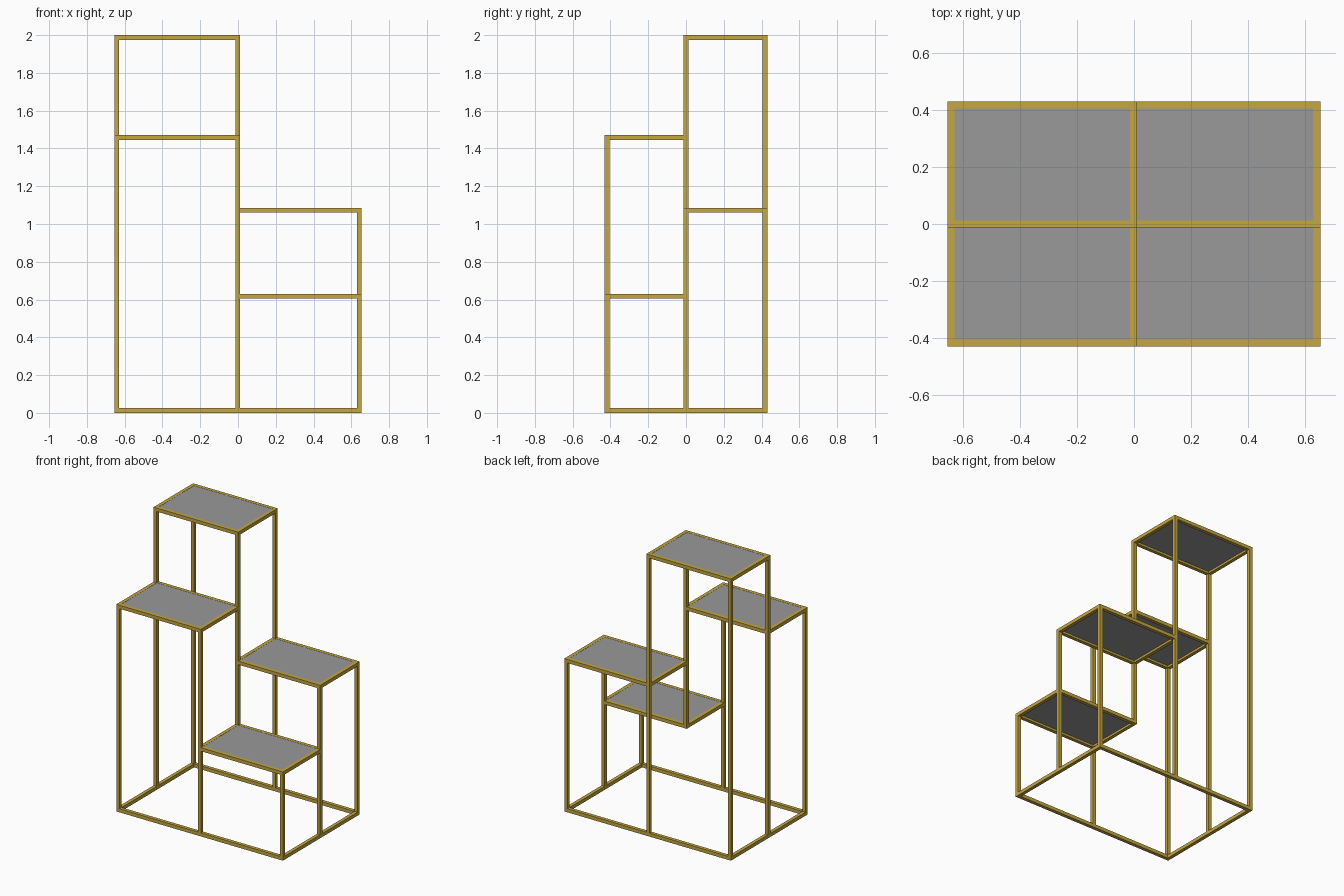
import bpy
import bmesh
from mathutils import Matrix, Vector

if "Cube" in bpy.data.objects:
    bpy.data.objects.remove(bpy.data.objects["Cube"], do_unlink=True)


def make_material(name, colour):
    mat = bpy.data.materials.new(name)
    mat.use_nodes = True
    mat.diffuse_color = colour
    mat.node_tree.nodes["Principled BSDF"].inputs["Base Color"].default_value = colour
    return mat


gold = make_material("brushed gold", (0.56, 0.39, 0.05, 1))
grey = make_material("grey panel", (0.32, 0.32, 0.32, 1))


def box(name, low, high, mat):
    """Axis-aligned box between two corners."""
    low, high = Vector(low), Vector(high)
    bm = bmesh.new()
    bmesh.ops.create_cube(bm, size=1, matrix=Matrix.Translation((low + high) / 2)
                          @ Matrix.Diagonal((*(high - low), 1)))
    mesh = bpy.data.meshes.new(name)
    bm.to_mesh(mesh)
    bm.free()
    mesh.materials.append(mat)
    obj = bpy.data.objects.new(name, mesh)
    bpy.context.collection.objects.link(obj)


BAR = 0.025
H = BAR / 2
LEFT, MID_X, RIGHT = -0.642, -0.002, 0.642
FRONT, MID_Y, BACK = -0.418, 0.0, 0.418


def post(name, x, y, bottom, top):
    box(name, (x - H, y - H, bottom), (x + H, y + H, top), gold)


def rail_frame(name, x0, x1, y0, y1, top):
    """Four rails whose centre lines run round a rectangle."""
    for side, y in (("front", y0), ("back", y1)):
        box(f"{name}_{side}_rail", (x0 - H, y - H, top - BAR), (x1 + H, y + H, top), gold)
    for side, x in (("low_x", x0), ("high_x", x1)):
        box(f"{name}_{side}_rail", (x - H, y0 + H, top - BAR), (x + H, y1 - H, top), gold)


# Shelves: rail frame with a thin panel set in its top
shelves = {
    "tallest_shelf": (LEFT, MID_X, MID_Y, BACK, 2.0),
    "second_shelf": (LEFT, MID_X, FRONT, MID_Y, 1.47),
    "third_shelf": (MID_X, RIGHT, MID_Y, BACK, 1.085),
    "lowest_shelf": (MID_X, RIGHT, FRONT, MID_Y, 0.63),
}
for name, (x0, x1, y0, y1, top) in shelves.items():
    rail_frame(name, x0, x1, y0, y1, top)
    box(name + "_panel", (x0 + H, y0 + H, top - 0.009), (x1 - H, y1 - H, top - 0.001), grey)

# Base frame
rail_frame("base", LEFT, RIGHT, FRONT, BACK, BAR)

# Posts; the centre one stops at the lowest shelf
post("back_right_post", LEFT, BACK, 0, 2.0)
post("middle_right_post", LEFT, MID_Y, 0, 2.0)
post("front_right_post", LEFT, FRONT, 0, 1.47)
post("back_middle_post", MID_X, BACK, 0, 2.0)
post("centre_post", MID_X, MID_Y, 0.63 - BAR, 2.0)
post("front_middle_post", MID_X, FRONT, 0, 1.47)
post("back_left_post", RIGHT, BACK, 0, 1.085)
post("middle_left_post", RIGHT, MID_Y, 0, 1.085)
post("front_left_post", RIGHT, FRONT, 0, 0.63)
